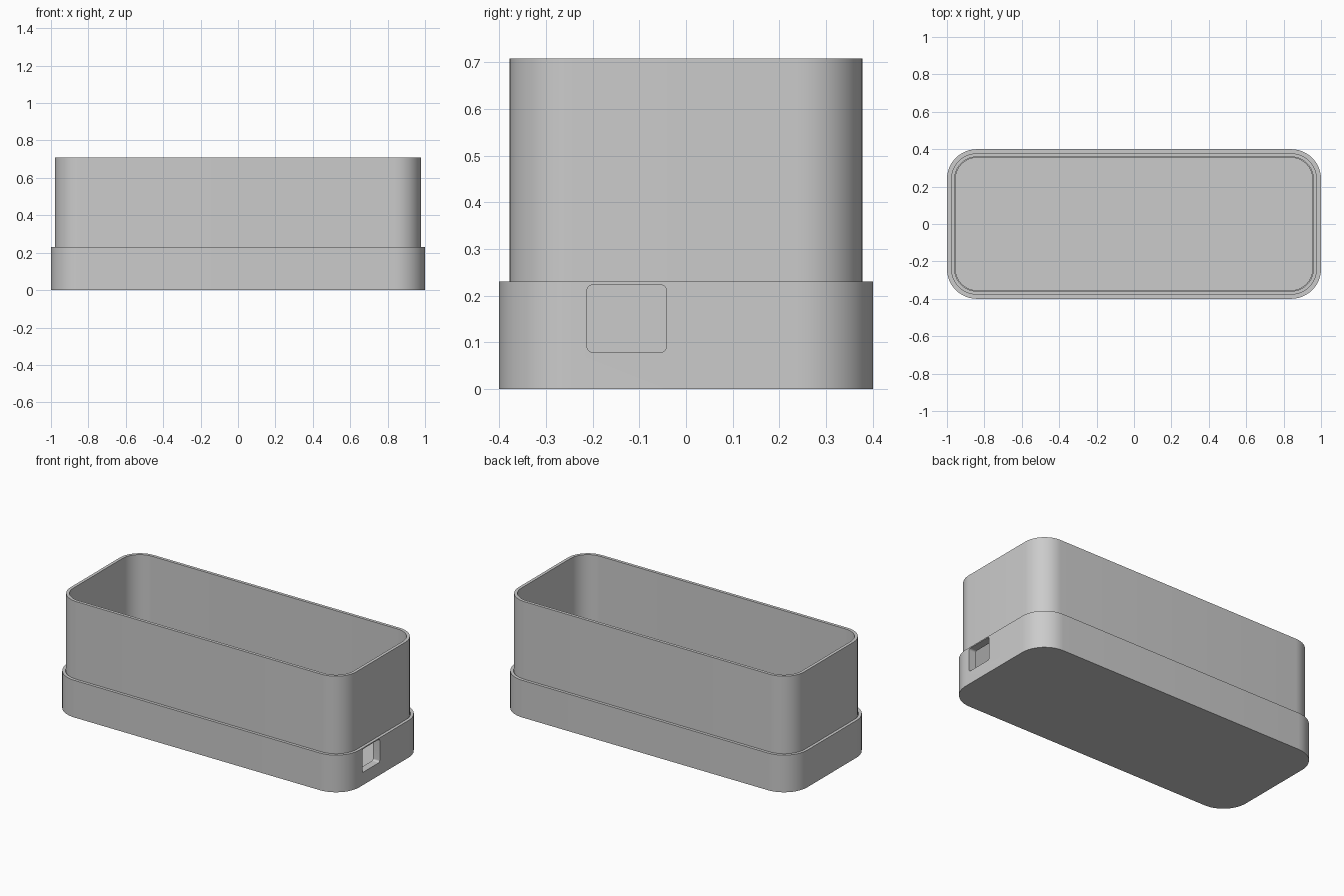
import bpy, bmesh, math

cube = bpy.data.objects.get("Cube")
if cube:
    bpy.data.objects.remove(cube, do_unlink=True)

HALF_X, HALF_Y, RADIUS = 1.0, 0.4, 0.16
ARC = 12

grey = bpy.data.materials.new("mid_grey")
grey.use_nodes = True
colour = (0.6, 0.6, 0.6, 1)
grey.diffuse_color = colour
grey.node_tree.nodes["Principled BSDF"].inputs["Base Color"].default_value = colour


def rounded_rect(hx, hy, r):
    """Counter-clockwise outline of a rounded rectangle."""
    pts = []
    corners = [(1, 1), (-1, 1), (-1, -1), (1, -1)]
    for i, (sx, sy) in enumerate(corners):
        for k in range(ARC + 1):
            a = (i + k / ARC) * math.pi / 2
            pts.append((sx * (hx - r) + r * math.cos(a),
                        sy * (hy - r) + r * math.sin(a)))
    return pts


def make_object(name, rings, closed):
    """Loft between rings of points; close into a loop or cap both ends."""
    bm = bmesh.new()
    loops = [[bm.verts.new(p) for p in ring] for ring in rings]
    pairs = list(zip(loops, loops[1:]))
    if closed:
        pairs.append((loops[-1], loops[0]))
    else:
        bm.faces.new(loops[0])
        bm.faces.new(loops[-1])
    n = len(loops[0])
    for a, b in pairs:
        for i in range(n):
            j = (i + 1) % n
            bm.faces.new((a[i], a[j], b[j], b[i]))
    bmesh.ops.recalc_face_normals(bm, faces=bm.faces)
    mesh = bpy.data.meshes.new(name)
    bm.to_mesh(mesh)
    bm.free()
    mesh.materials.append(grey)
    obj = bpy.data.objects.new(name, mesh)
    bpy.context.collection.objects.link(obj)
    return obj


def shell(name, profile, closed):
    """Sweep an (inset, height) profile round the box outline."""
    rings = [[(x, y, z) for x, y in
              rounded_rect(HALF_X - d, HALF_Y - d, RADIUS - d)]
             for d, z in profile]
    return make_object(name, rings, closed)


# Base tray: outer wall, thin rim, ledge for the sleeve, inner wall and floor
tray = shell("base_tray", [(0, 0), (0, 0.23), (0.018, 0.23), (0.018, 0.225),
                           (0.046, 0.225), (0.046, 0.04)], False)

# Port opening through the right-hand end wall
port = [(y - 0.127, z + 0.151) for y, z in rounded_rect(0.085, 0.072, 0.012)]
cutter = make_object("port_cutter", [[(x, y, z) for y, z in port]
                                     for x in (0.9, 1.1)], False)
cutter.hide_render = True
cut = tray.modifiers.new("port", 'BOOLEAN')
cut.operation = 'DIFFERENCE'
cut.solver = 'EXACT'
cut.object = cutter
bpy.context.view_layer.update()
graph = bpy.context.evaluated_depsgraph_get()
tray.data = bpy.data.meshes.new_from_object(tray.evaluated_get(graph))
tray.modifiers.clear()
bpy.data.objects.remove(cutter, do_unlink=True)

# Upper sleeve: open tube standing on the ledge
sleeve = shell("upper_sleeve", [(0.022, 0.225), (0.022, 0.708),
                                (0.041, 0.708), (0.041, 0.225)], True)

# Smooth corners, crisp rims
bpy.ops.object.select_all(action='DESELECT')
for obj in (tray, sleeve):
    obj.select_set(True)
bpy.context.view_layer.objects.active = tray
bpy.ops.object.shade_smooth_by_angle(angle=math.radians(30))
